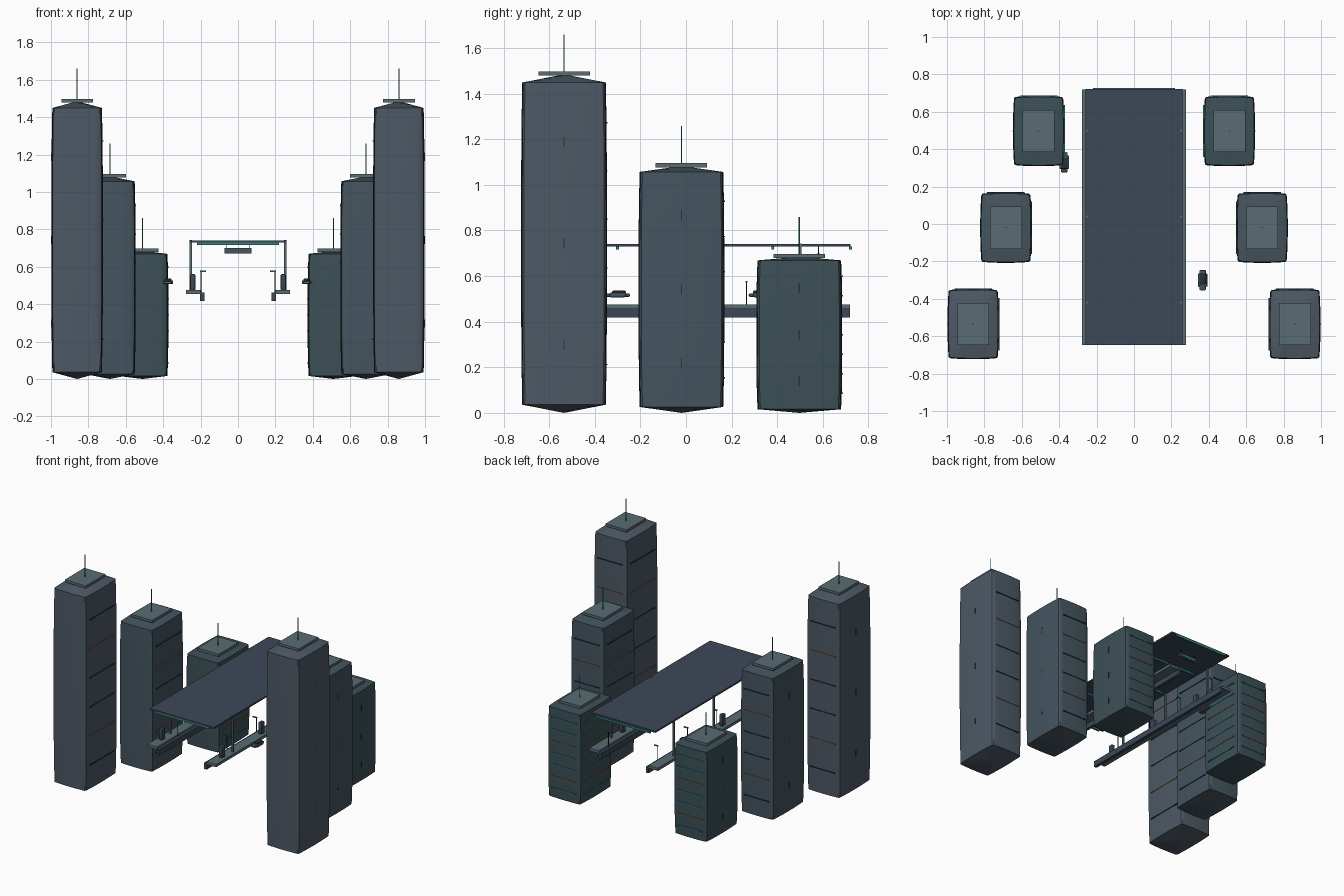
import bpy, bmesh, math
from mathutils import Matrix, Vector

if "Cube" in bpy.data.objects:
    bpy.data.objects.remove(bpy.data.objects["Cube"])


def mat(name, r, g, b):
    m = bpy.data.materials.new(name)
    m.diffuse_color = (r, g, b, 1)
    m.use_nodes = True
    m.node_tree.nodes["Principled BSDF"].inputs["Base Color"].default_value = m.diffuse_color
    return m


STEEL = mat("steel_grey", .075, .10, .13)
SLATE = mat("slate_blue", .06, .09, .115)
TEAL_GREY = mat("teal_grey", .045, .08, .095)
CAP = mat("roof_grey", .10, .15, .17)
DARK = mat("dark_blue", .045, .065, .095)
BLACK = mat("near_black", .02, .03, .04)
GLOW = mat("teal_light", .03, .22, .2)
AMBER = mat("amber_light", .22, .12, .05)


def finish(name, bm, m, smooth=False):
    bmesh.ops.recalc_face_normals(bm, faces=bm.faces)
    me = bpy.data.meshes.new(name)
    bm.to_mesh(me)
    bm.free()
    if smooth:
        for p in me.polygons:
            p.use_smooth = True
        me.set_sharp_from_angle(angle=math.radians(40))
    me.materials.append(m)
    ob = bpy.data.objects.new(name, me)
    bpy.context.collection.objects.link(ob)
    return ob


def boxes(name, spans, m, bevel=0):
    """One object made of boxes, each (x0, x1, y0, y1, z0, z1)."""
    bm = bmesh.new()
    for x0, x1, y0, y1, z0, z1 in spans:
        c = Vector((x0 + x1, y0 + y1, z0 + z1)) / 2
        s = Vector((abs(x1 - x0), abs(y1 - y0), abs(z1 - z0)))
        bmesh.ops.create_cube(bm, size=1, matrix=Matrix.Translation(c) @ Matrix.Diagonal((*s, 1)))
    if bevel:
        bmesh.ops.bevel(bm, geom=bm.edges[:], offset=bevel, segments=2, profile=.5, affect='EDGES')
    return finish(name, bm, m, bevel > 0)


def rods(name, items, r, m):
    """Vertical rods, each (x, y, z0, z1)."""
    bm = bmesh.new()
    for x, y, z0, z1 in items:
        bmesh.ops.create_cone(bm, cap_ends=True, segments=8, radius1=r, radius2=r, depth=z1 - z0,
                              matrix=Matrix.Translation((x, y, (z0 + z1) / 2)))
    return finish(name, bm, m, True)


def tower(name, cx, cy, peak, dip, m, floors, glow):
    side = 1 if cx > 0 else -1
    hx, hy = .1375, .188
    # bowed tower body with shallow pyramid ends
    bm = bmesh.new()
    bmesh.ops.create_cube(bm, size=2)
    bmesh.ops.subdivide_edges(bm, edges=bm.edges[:], cuts=7, use_grid_fill=True)
    for v in bm.verts:
        a, b, c = v.co
        rim = max(abs(a), abs(b))
        v.co = (cx + hx * a * (1 - .045 * b * b) * (1 - .035 * c ** 4),
                cy + hy * b * (1 - .03 * a * a) * (1 - .025 * c ** 4),
                peak / 2 + c * (peak / 2 - dip * rim))
    corners = [e for e in bm.edges if e.calc_face_angle(0) > 1
               and abs((e.verts[0].co - e.verts[1].co).normalized().z) > .9]
    bmesh.ops.bevel(bm, geom=corners, offset=.007, segments=1, affect='EDGES')
    finish(name + "_body", bm, m, True)
    # roof slab and mast
    boxes(name + "_roof_slab", [(cx - .085, cx + .085, cy - .113, cy + .113, peak - .006, peak + .012)], CAP)
    rods(name + "_mast", [(cx, cy, peak, peak + .175)], .003, GLOW)
    # light strips on the inner and back faces
    lit, dim = [], []
    for i in range(floors):
        z = peak * (i + 1) / (floors + 1)
        xi = cx - side * hx
        group = dim if i % 3 == 1 else lit
        group.append((xi - side * .0025, xi + side * .012, cy - .14, cy + .14, z - .003, z + .003))
        group.append((cx - .1, cx + .1, cy + hy - .012, cy + hy + .003, z - .003, z + .003))
    boxes(name + "_strips", lit, glow)
    boxes(name + "_amber_strips", dim, AMBER if floors < 8 else glow)
    # small vertical fins on the outer face
    xo = cx + side * hx
    boxes(name + "_fins", [(xo - side * .01, xo + side * .0022, cy - .003, cy + .003,
                            peak * t - .022, peak * t + .022) for t in (.2, .5, .8)], BLACK)


for s, label in ((-1, "left"), (1, "right")):
    tower(label + "_tall_tower", s * .86, -.535, 1.485, .036, STEEL, 6, BLACK)
    tower(label + "_middle_tower", s * .685, -.02, 1.083, .026, SLATE, 6, BLACK)
    tower(label + "_short_tower", s * .51, .497, .685, .016, TEAL_GREY, 7, GLOW)

    # station platform and its edge beam
    boxes(label + "_platform", [(s * .2, s * .277, -.648, .72, .455, .475)], CAP)
    boxes(label + "_edge_beam", [(s * .18, s * .202, -.648, .72, .418, .462)], DARK)
    # canopy posts
    boxes(label + "_canopy_posts", [(s * .246, s * .259, y - .006, y + .006, .47, .743)
                                    for y in (-.42, .04, .5)], CAP)
    # platform kiosks
    boxes(label + "_kiosks", [(s * .228, s * .256, y - .019, y + .019, .475, .56)
                              for y in (-.53, -.075, .385)], DARK, .006)
    # lamps with arms over the track
    ys = (-.41, -.07, .265, .61)
    rods(label + "_lamp_posts", [(s * .199, y, .46, .575) for y in ys], .0028, BLACK)
    boxes(label + "_lamp_arms", [(s * .17, s * .202, y - .004, y + .004, .572, .579) for y in ys], GLOW)

# canopy with cross ribs
boxes("canopy", [(-.259, .259, -.648, .722, .729, .741)], DARK)
boxes("canopy_ribs", [(-.22, .22, y - .006, y + .006, .716, .73)
                      for y in (-.64, -.3, .04, .38, .722)], GLOW)
# hanging sign board with a plain lit panel
boxes("sign_board", [(-.072, .072, .574, .588, .67, .7)], SLATE)
boxes("sign_hangers", [(x - .002, x + .002, .579, .583, .7, .73) for x in (-.06, .06)], BLACK)
boxes("sign_panel", [(-.055, .055, .587, .59, .679, .691)], GLOW)

# hover cars
for label, x, y, d in (("left", -.373, .33, 1), ("right", .367, -.3, -1)):
    boxes(label + "_car_body", [(x - .026, x + .026, y - .036, y + .036, .507, .527),
                                (x - .018, x + .018, y - .054, y + .054, .509, .524)], SLATE, .006)
    boxes(label + "_car_cabin", [(x - .018, x + .018, y - .03 - d * .006, y + .03 - d * .006, .52, .537)],
          BLACK, .006)
    boxes(label + "_car_lights", [(x - .012, x + .012, y - .055, y + .055, .514, .519)], GLOW)
